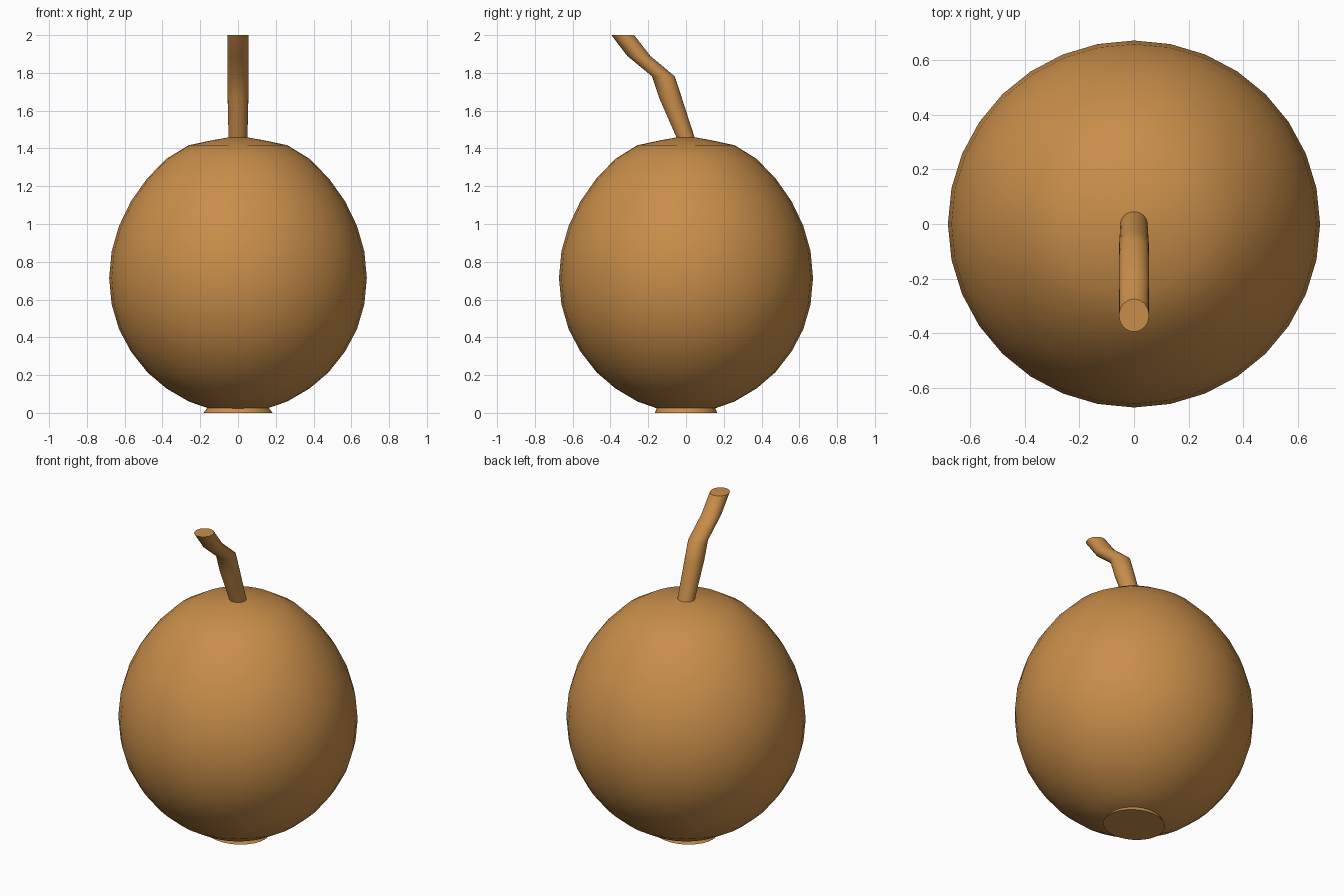
import bpy, bmesh, math

if "Cube" in bpy.data.objects:
    bpy.data.objects.remove(bpy.data.objects["Cube"])

mat = bpy.data.materials.new("warm_tan")
mat.diffuse_color = (0.58, 0.27, 0.068, 1)
mat.use_nodes = True
mat.node_tree.nodes["Principled BSDF"].inputs["Base Color"].default_value = mat.diffuse_color


def loft(name, rings, segs, sharp):
    """Skin elliptical rings (y centre, z, x radius, y radius) and cap both ends."""
    bm = bmesh.new()
    loops = []
    for cy, z, rx, ry in rings:
        loops.append([bm.verts.new((rx * math.cos(2 * math.pi * i / segs),
                                    cy + ry * math.sin(2 * math.pi * i / segs), z))
                      for i in range(segs)])
    for a, b in zip(loops, loops[1:]):
        for i in range(segs):
            j = (i + 1) % segs
            bm.faces.new((a[i], a[j], b[j], b[i]))
    bm.faces.new(loops[0][::-1])
    bm.faces.new(loops[-1])
    me = bpy.data.meshes.new(name)
    bm.to_mesh(me)
    bm.free()
    me.materials.append(mat)
    ob = bpy.data.objects.new(name, me)
    bpy.context.collection.objects.link(ob)
    bpy.ops.object.select_all(action='DESELECT')
    ob.select_set(True)
    bpy.context.view_layer.objects.active = ob
    bpy.ops.object.shade_smooth_by_angle(angle=math.radians(sharp))


# round body: (radius, height) from the bottom up
profile = [(0.13, 0.015), (0.26, 0.06), (0.38, 0.13), (0.48, 0.215), (0.567, 0.325),
           (0.63, 0.443), (0.669, 0.575), (0.682, 0.715), (0.669, 0.855), (0.63, 0.99),
           (0.567, 1.12), (0.482, 1.24), (0.379, 1.345), (0.261, 1.417), (0.133, 1.444),
           (0.03, 1.462)]
loft("body", [(0, z, r, r * 0.986) for r, z in profile], 32, 40)

# flared foot under the body
loft("foot", [(0, 0, 0.183, 0.165), (0, 0.025, 0.163, 0.155)], 32, 30)

# crooked stem leaning to the front
loft("stem", [(0.003, 1.44, 0.05, 0.048), (-0.003, 1.46, 0.05, 0.048),
              (-0.083, 1.67, 0.055, 0.06), (-0.12, 1.782, 0.055, 0.06),
              (-0.25, 1.89, 0.055, 0.061), (-0.335, 2.0, 0.055, 0.06)], 24, 40)
